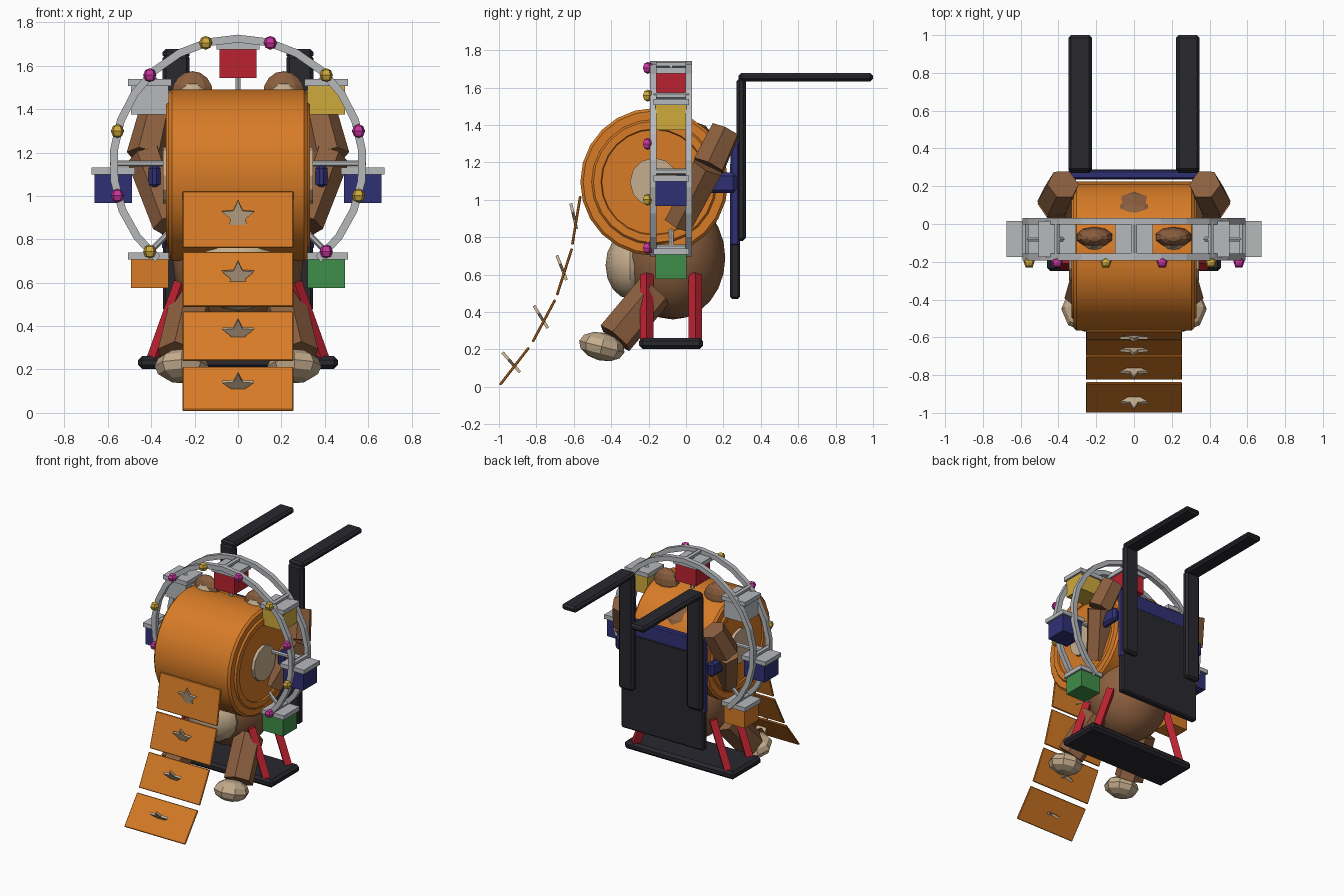
import bpy, bmesh
from math import sin, cos, pi, radians, atan2
from mathutils import Vector, Matrix

start_cube = bpy.data.objects.get("Cube")
if start_cube:
    bpy.data.objects.remove(start_cube, do_unlink=True)


def material(name, r, g, b):
    m = bpy.data.materials.new(name)
    m.use_nodes = True
    m.diffuse_color = (r, g, b, 1)
    m.node_tree.nodes["Principled BSDF"].inputs["Base Color"].default_value = (r, g, b, 1)
    return m


orange = material("orange", 0.68, 0.2, 0.02)
brown = material("brown", 0.26, 0.115, 0.05)
beige = material("beige", 0.56, 0.42, 0.27)
grey = material("light_grey", 0.47, 0.48, 0.5)
black = material("near_black", 0.021, 0.021, 0.028)
navy = material("navy", 0.03, 0.03, 0.18)
red = material("red", 0.5, 0.016, 0.03)
yellow = material("yellow", 0.62, 0.4, 0.045)
green = material("green", 0.05, 0.27, 0.065)
magenta = material("magenta", 0.58, 0.035, 0.34)


def finish(name, bm, mat, smooth=False, bevel=0):
    bmesh.ops.recalc_face_normals(bm, faces=bm.faces)
    mesh = bpy.data.meshes.new(name)
    bm.to_mesh(mesh)
    bm.free()
    ob = bpy.data.objects.new(name, mesh)
    bpy.context.collection.objects.link(ob)
    mesh.materials.append(mat)
    if bevel:
        mod = ob.modifiers.new("Bevel", 'BEVEL')
        mod.width, mod.segments = bevel, 1
    if smooth:
        bpy.ops.object.select_all(action='DESELECT')
        ob.select_set(True)
        bpy.context.view_layer.objects.active = ob
        bpy.ops.object.shade_smooth_by_angle(angle=radians(35))
    return ob


def box(name, mat, center, size, tilt=0, bevel=0):
    bm = bmesh.new()
    m = Matrix.Translation(center) @ Matrix.Rotation(tilt, 4, 'X') @ Matrix.Diagonal((*size, 1))
    bmesh.ops.create_cube(bm, size=1, matrix=m)
    return finish(name, bm, mat, bevel=bevel)


def ball(name, mat, center, radii, segs=12, rings=8, tilt=0, smooth=False):
    bm = bmesh.new()
    m = Matrix.Translation(center) @ Matrix.Rotation(tilt, 4, 'X') @ Matrix.Diagonal((*radii, 1))
    bmesh.ops.create_uvsphere(bm, u_segments=segs, v_segments=rings, radius=1, matrix=m)
    return finish(name, bm, mat, smooth)


def rod(name, mat, a, b, r1, r2=None, sides=6, smooth=False, bevel=0):
    a, b = Vector(a), Vector(b)
    d = b - a
    bm = bmesh.new()
    m = Matrix.Translation((a + b) / 2) @ d.to_track_quat('Z', 'Y').to_matrix().to_4x4()
    bmesh.ops.create_cone(bm, cap_ends=True, segments=sides, radius1=r1,
                          radius2=r2 or r1, depth=d.length, matrix=m)
    return finish(name, bm, mat, smooth, bevel)


def lathe_x(name, mat, profile, y, z, sides):
    """Spin a closed (x, radius) profile around the x direction."""
    bm = bmesh.new()
    loops = [[bm.verts.new((x, y + r * cos(2 * pi * i / sides), z + r * sin(2 * pi * i / sides)))
              for i in range(sides)] for x, r in profile]
    for p, q in zip(loops, loops[1:]):
        for i in range(sides):
            j = (i + 1) % sides
            bm.faces.new((p[i], p[j], q[j], q[i]))
    bm.faces.new(loops[0])
    bm.faces.new(loops[-1])
    return finish(name, bm, mat, smooth=True)


def arc_rail(name, mat, y, z, r, w, first, last, steps):
    """Square-section arc in the xz plane."""
    bm = bmesh.new()
    prev = None
    for k in range(steps + 1):
        t = radians(first + (last - first) * k / steps)
        ring = [bm.verts.new(((r + dr) * cos(t), y + dy, z + (r + dr) * sin(t)))
                for dr, dy in ((-w, -w), (w, -w), (w, w), (-w, w))]
        if prev:
            for i in range(4):
                j = (i + 1) % 4
                bm.faces.new((prev[i], prev[j], ring[j], ring[i]))
        else:
            bm.faces.new(ring)
        prev = ring
    bm.faces.new(prev)
    return finish(name, bm, mat)


def star(name, mat, center, r, tilt):
    bm = bmesh.new()
    pts = [bm.verts.new((rr * sin(i * pi / 5), -0.008, rr * cos(i * pi / 5)))
           for i, rr in enumerate([r, r * 0.45] * 5)]
    face = bm.faces.new(pts)
    ext = bmesh.ops.extrude_face_region(bm, geom=[face])
    bmesh.ops.translate(bm, vec=(0, 0.016, 0),
                        verts=[v for v in ext["geom"] if isinstance(v, bmesh.types.BMVert)])
    bm.transform(Matrix.Translation(center) @ Matrix.Rotation(tilt, 4, 'X'))
    return finish(name, bm, mat)


# Big roll with stepped sides and hub
RY, RZ = -0.17, 1.095
half = [(0.27, 0.395), (0.305, 0.395), (0.32, 0.38), (0.32, 0.335), (0.332, 0.325),
        (0.332, 0.285), (0.322, 0.28)]
lathe_x("roll", orange, [(-x, r) for x, r in reversed(half)] + half, RY, RZ, 24)
rod("roll_hub", beige, (-0.345, RY, RZ), (0.345, RY, RZ), 0.13, sides=12)

# Strip of tickets hanging from the roll
strip = [((-0.565, 1.02), (-0.608, 0.76)), ((-0.61, 0.74), (-0.69, 0.49)),
         ((-0.70, 0.465), (-0.82, 0.24)), ((-0.84, 0.21), (-0.995, 0.01))]
for n, (top, low) in enumerate(strip, 1):
    dy, dz = top[0] - low[0], top[1] - low[1]
    mid = Vector((0, (top[0] + low[0]) / 2, (top[1] + low[1]) / 2))
    lean = atan2(dy, dz)
    box(f"ticket_{n}", orange, mid, (0.51, 0.014, (dy * dy + dz * dz) ** 0.5), -lean, 0.004)
    star(f"ticket_star_{n}", beige, mid + Vector((0, -0.012, 0.015)), 0.078, lean + 0.06)

# Bear torso and head
ball("body", brown, (0, -0.07, 0.69), (0.3, 0.28, 0.33), 16, 12, smooth=True)
ball("belly", beige, (0, -0.3, 0.65), (0.2, 0.13, 0.18), 12, 8, smooth=True)
ball("head", brown, (0, 0.04, 1.1), (0.27, 0.17, 0.32), 10, 8)

for side, s in (("left", 1), ("right", -1)):
    # Ears, arms, legs and feet
    ball(f"{side}_ear", brown, (s * 0.21, -0.07, 1.47), (0.1, 0.055, 0.105), 10, 8)
    ball(f"{side}_inner_ear", beige, (s * 0.21, -0.105, 1.46), (0.06, 0.035, 0.065), 10, 6)
    elbow = (s * 0.42, 0.12, 1.18)
    rod(f"{side}_upper_arm", brown, (s * 0.31, -0.04, 0.87), elbow, 0.085, 0.095)
    rod(f"{side}_forearm", brown, elbow, (s * 0.375, 0.21, 1.37), 0.095, 0.085)
    rod(f"{side}_leg", brown, (s * 0.21, -0.17, 0.51), (s * 0.27, -0.38, 0.26), 0.105)
    ball(f"{side}_foot", beige, (s * 0.26, -0.45, 0.215), (0.125, 0.125, 0.075), 8, 6, -0.25)

    # Restraint bars and seat armrests
    box(f"{side}_restraint_post", black, (s * 0.285, 0.295, 1.215), (0.125, 0.05, 0.87), bevel=0.015)
    box(f"{side}_restraint_bar", black, (s * 0.285, 0.64, 1.655), (0.125, 0.72, 0.045), bevel=0.015)
    box(f"{side}_armrest", navy, (s * 0.385, 0.11, 1.09), (0.055, 0.32, 0.11), bevel=0.018)

    # Struts down to the foot plate
    for place, y in (("front", -0.21), ("rear", 0.05)):
        rod(f"{side}_{place}_strut", red, (s * 0.385, y, 0.25), (s * 0.26, y, 0.6), 0.036, sides=4)

# Seat
box("seat_back", black, (0, 0.262, 0.835), (0.69, 0.052, 0.73), bevel=0.01)
box("seat_cushion", navy, (0, 0.26, 1.03), (0.7, 0.046, 0.55), bevel=0.008)
box("foot_plate", black, (0, -0.08, 0.232), (0.92, 0.34, 0.06), bevel=0.018)

# Open wheel: two rails, ties, spokes and cabins
WZ, WR, WY = 1.15, 0.575, -0.08
for place, y in (("front", -0.175), ("rear", 0.015)):
    arc_rail(f"{place}_wheel_rail", grey, y, WZ, WR, 0.018, -50, 230, 20)
cabins = [(-45, green), (0, navy), (45, yellow), (90, red), (135, grey), (180, navy), (225, orange)]
for n, (deg, mat) in enumerate(cabins, 1):
    t = radians(deg)
    x, z = WR * cos(t), WZ + WR * sin(t)
    rod(f"wheel_tie_{n}", grey, (x, -0.175, z), (x, 0.015, z), 0.018)
    rod(f"wheel_spoke_{n}", grey, (0, WY, WZ), (x, WY, z), 0.014)
    if n in (1, 7):
        z += 0.015
    box(f"cabin_roof_{n}", grey, (x, WY, z - 0.035), (0.2, 0.19, 0.032))
    box(f"cabin_{n}", mat, (x, WY, z - 0.115), (0.172, 0.165, 0.135))

# Bulbs along the front rail
for n in range(10):
    t = radians(-45 + 30 * n)
    ball(f"bulb_{n + 1}", yellow if n % 2 else magenta,
         (WR * cos(t), -0.205, WZ + WR * sin(t)), (0.032, 0.032, 0.032), 5, 4)
